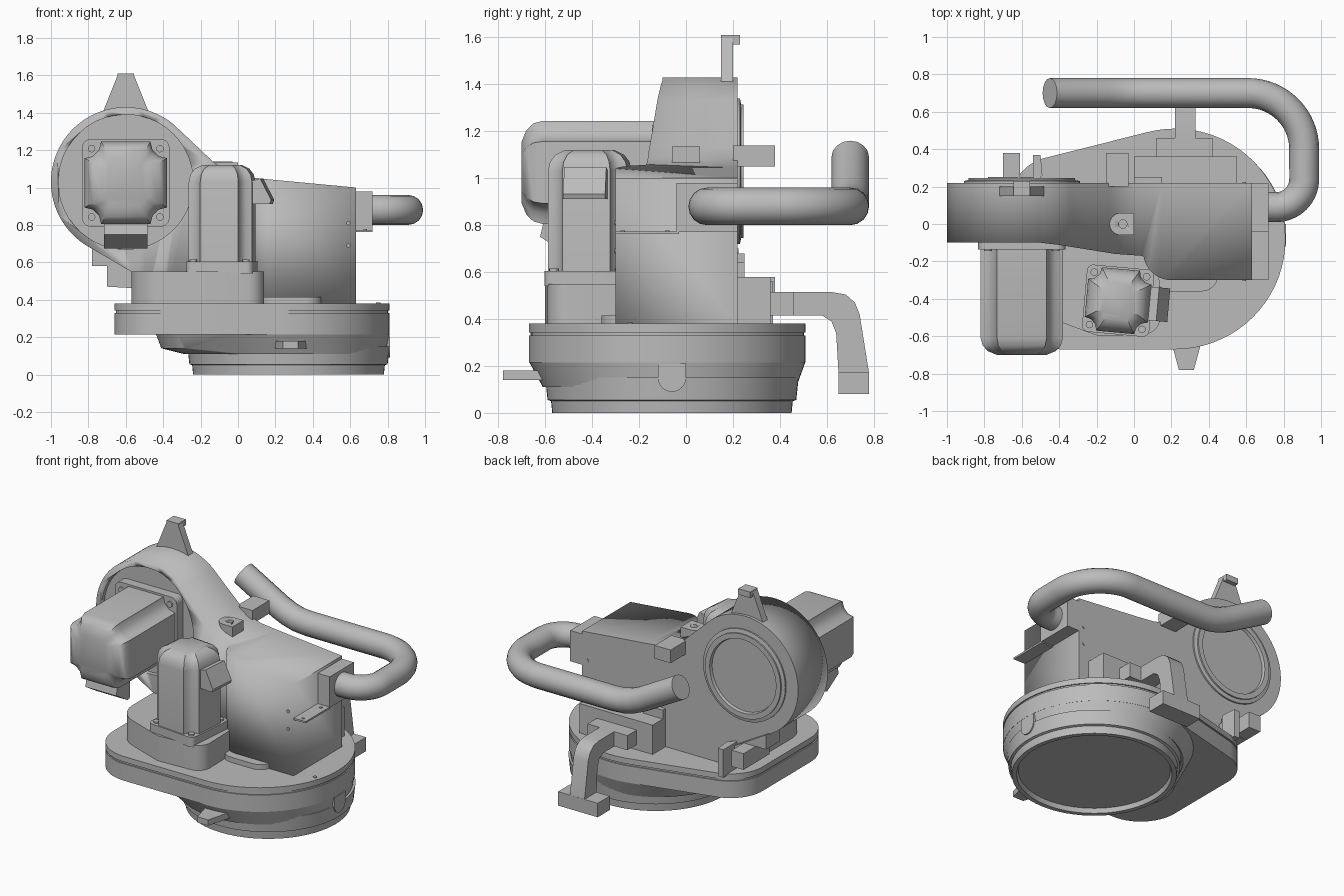
import bpy, bmesh, math
from mathutils import Matrix, Vector

cube = bpy.data.objects.get("Cube")
if cube:
    bpy.data.objects.remove(cube, do_unlink=True)

grey = bpy.data.materials.new("plain_grey")
grey.use_nodes = True
GREY = (0.5, 0.5, 0.5, 1)
grey.diffuse_color = GREY
grey.node_tree.nodes["Principled BSDF"].inputs["Base Color"].default_value = GREY


def finish(name, bm, matrix=None):
    """Turn a bmesh into a smooth-by-angle object."""
    if matrix:
        bm.transform(matrix)
    bmesh.ops.recalc_face_normals(bm, faces=bm.faces[:])
    mesh = bpy.data.meshes.new(name)
    bm.to_mesh(mesh)
    bm.free()
    mesh.materials.append(grey)
    ob = bpy.data.objects.new(name, mesh)
    bpy.context.collection.objects.link(ob)
    bpy.ops.object.select_all(action='DESELECT')
    ob.select_set(True)
    bpy.context.view_layer.objects.active = ob
    bpy.ops.object.shade_smooth_by_angle(angle=math.radians(32))
    return ob


def loft(name, rings, matrix=None):
    """Skin a stack of equal-length rings and cap both ends."""
    bm = bmesh.new()
    rows = [[bm.verts.new(p) for p in ring] for ring in rings]
    n = len(rows[0])
    for a, b in zip(rows, rows[1:]):
        for i in range(n):
            bm.faces.new((a[i], a[(i + 1) % n], b[(i + 1) % n], b[i]))
    bm.faces.new(rows[0])
    bm.faces.new(rows[-1])
    return finish(name, bm, matrix)


def prism(name, pts, axis, lo, hi, matrix=None):
    """Extrude a 2D outline along x, y or z."""
    place = {"x": lambda p, h: (h, *p), "y": lambda p, h: (p[0], h, p[1]),
             "z": lambda p, h: (*p, h)}[axis]
    return loft(name, [[place(p, h) for p in pts] for h in (lo, hi)], matrix)


def box(name, x, y, z):
    return prism(name, [(x[0], y[0]), (x[1], y[0]), (x[1], y[1]), (x[0], y[1])], "z", *z)


def arc(cx, cy, r, a0=0, a1=360, n=48):
    return [(cx + r * math.cos(math.radians(a0 + (a1 - a0) * i / n)),
             cy + r * math.sin(math.radians(a0 + (a1 - a0) * i / n))) for i in range(n + (a1 - a0 < 360))]


def hull(name, discs):
    """Convex solid around flat discs (x, y, r, z)."""
    bm = bmesh.new()
    for x, y, r, z in discs:
        for p in arc(x, y, r, n=72):
            bm.verts.new((*p, z))
    out = bmesh.ops.convex_hull(bm, input=bm.verts[:])
    loose = [v for v in bm.verts if not v.link_faces]
    bmesh.ops.delete(bm, geom=loose, context='VERTS')
    bmesh.ops.dissolve_limit(bm, angle_limit=0.01, verts=bm.verts[:], edges=bm.edges[:])
    return finish(name, bm)


def lathe(name, profile, matrix):
    """Revolve (radius, height) pairs about local z."""
    return loft(name, [[(*p, h) for p in arc(0, 0, r, n=72)] for r, h in profile], matrix)


def boolean(ob, cutter, op):
    mod = ob.modifiers.new(op.lower(), 'BOOLEAN')
    mod.operation, mod.object, mod.solver = op, cutter, 'EXACT'
    bpy.context.view_layer.objects.active = ob
    bpy.ops.object.modifier_apply(modifier=mod.name)
    bpy.data.objects.remove(cutter, do_unlink=True)


# Round foot with a recessed underside
lathe("base_ring", [(.47, .03), (.48, 0), (.51, 0), (.515, .05), (.53, .055), (.54, .15)],
      Matrix.Translation((.27, -.06, 0)))

# Pear-shaped flange in tiers
PEAR = [(.22, -.08, .59), (-.39, -.4, .27), (-.42, .12, .24)]


def tier(name, inset, lo, hi):
    hull(name, [(x, y, r - inset, z) for x, y, r in PEAR for z in (lo, hi)])


tier("flange_lower", 0, .215, .33)
tier("flange_seam", .008, .32, .35)
tier("flange_top", 0, .342, .38)
hull("flange_underside", [(.22, -.08, .59, .22), (-.17, -.22, .27, .22), (.25, -.07, .54, .11),
                          (-.14, -.2, .27, .14)])

# Details on the foot: side pad and front tab
prism("side_pad", [(-.12, .21)] + arc(-.06, .15, .06, 180, 360, 16) + [(0, .21)], "x", .78, .812)
prism("front_tab", [(.18, -.56), (.38, -.56), (.32, -.78), (.24, -.78)], "z", .14, .18)

# Motor pedestal and low pad beside it
hull("motor_pedestal", [(x, y, r, z) for x, y, r in
                        ((-.37, 0, .2), (-.37, -.32, .2), (-.17, -.5, .1), (.05, -.5, .09), (.05, -.1, .08))
                        for z in (.37, .55)])
hull("low_pad", [(x, -.27, .09, z) for x in (.2, .36) for z in (.37, .415)])

# Arm body: front silhouette crossed with the plan outline
DX, DZ = -.6, 1.03
side = arc(DX, DZ, .4, 50, 238, 60) + [(-.57, .55), (-.57, .37), (.63, .37), (.63, 1.0),
                                     (.15, 1.045), (.02, 1.06), (-.06, 1.085), (-.13, 1.135)]
plan = [(-1.1, .22), (-1.1, -.1), (-.5, -.1), (-.4, -.112), (-.1, -.16), (.04, -.17)]
plan += arc(.2, -.15, .15, 190, 270, 10) + [(.7, -.3), (.7, .22)]
body = prism("arm_body", side, "y", -.5, .22)
boolean(body, prism("plan_cutter", plan, "z", 0, 2), 'INTERSECT')
boolean(body, prism("recess_cutter", arc(DX, DZ, .36, n=72), "y", -.3, -.07), 'DIFFERENCE')
bpy.ops.object.shade_smooth_by_angle(angle=math.radians(32))

# Rear joint face with a sunken centre
to_back = Matrix.Translation((DX, .21, DZ)) @ Matrix.Rotation(-math.pi / 2, 4, 'X')
lathe("rear_joint_ring", [(.31, 0), (.31, .02), (.285, .025), (.285, .035), (.25, .035), (.245, .015)], to_back)


def motor(name, h, length, matrix):
    """Square motor with notched corners, domed cap and a side connector."""
    quarter = [(1, -.6), (1, .6), (.8, .65), (.65, .8), (.6, 1)]
    section = [Matrix.Rotation(math.radians(90 * k), 2) @ Vector(p) * h
               for k in range(4) for p in quarter[1:]]
    levels = [(0, 1), (length - .09, 1), (length - .05, .95), (length - .02, .82), (length, .6)]
    loft(name + "_case", [[(p.x * s, p.y * s, z) for p in section] for z, s in levels], matrix)
    c = h * .86
    plate = [p for k, (sx, sy) in enumerate(((1, 1), (-1, 1), (-1, -1), (1, -1)))
             for p in arc(sx * c, sy * c, h * .2, 90 * k, 90 * k + 90, 6)]
    prism(name + "_flange", plate, "z", -.03, .035, matrix)
    for sx in (-1, 1):
        for sy in (-1, 1):
            prism(name + "_bolt", arc(sx * h * .83, sy * h * .83, .02, n=12), "z", .03, .045, matrix)
    prism(name + "_connector", [(h * .9, length * .62), (h * 1.55, length * .62), (h * 1.6, length * .66),
                                (h * 1.25, length * .87), (h * .9, length * .84)],
          "y", -h * .53, h * .53, matrix)
    prism(name + "_shoulder", arc(0, 0, h * .84, n=32), "z", 0, length - .06, matrix)


motor("arm_motor", .22, .6, Matrix.Translation((-.6, -.1, 1.025))
      @ Matrix.Rotation(math.pi / 2, 4, 'X') @ Matrix.Rotation(-math.pi / 2, 4, 'Z'))
motor("upright_motor", .17, .55, Matrix.Translation((-.085, -.41, .57)) @ Matrix.Rotation(-.09, 4, 'Z'))

# Stop fin on top of the arm
prism("stop_fin", [(-.74, 1.36), (-.46, 1.36), (-.56, 1.61), (-.64, 1.61)], "y", .15, .2)
box("stop_fin_lip", (-.645, -.555), (.15, .23), (1.57, 1.61))

# Lifting lug with a bolt hole
lug = prism("lifting_lug", arc(-.07, 0, .06, 90, 270, 20) + [(0, -.06), (0, .06)], "z", 1.04, 1.135)
boolean(lug, prism("lug_cutter", arc(-.06, 0, .022, n=20), "z", 1.1, 1.3), 'DIFFERENCE')

# Rear and lower-left stop blocks
box("rear_block", (-.15, -.03), (.2, .38), (1.05, 1.14))
prism("stop_bracket", [(-.78, .58), (-.78, .68), (-.5, .52), (-.52, .46), (-.7, .47), (-.7, .58)],
      "y", .1, .25)
box("stop_block", (-.7, -.61), (.2, .38), (.47, .58))
prism("stop_rib", [(-.54, .2), (-.49, .26), (-.5, .37), (-.54, .37)], "z", .37, .56)

# Rear mount and drop bracket
box("rear_mount", (0, .55), (.2, .36), (.37, .58))
box("rear_mount_step", (-.0, .15), (.2, .25), (.5, .64))
box("bracket_head", (.12, .42), (.35, .46), (.415, .515))
prism("drop_arm", [(.45, .415), (.58, .415), (.62, .39), (.64, .34), (.65, .17), (.78, .17), (.74, .42),
                   (.72, .47), (.68, .505), (.62, .515), (.45, .515)], "x", .22, .33)
box("bracket_foot", (.12, .42), (.65, .78), (.08, .175))

# Cable box, ledge and screws on the end
box("cable_box", (.62, .72), (-.04, .22), (.77, .98))
box("cable_ledge", (.62, .72), (-.3, -.03), (.762, .774))
for y in (-.27, -.08):
    prism("ledge_screw", arc(.68, y, .01, n=12), "z", .77, .778)
for z in (.69, .81):
    prism("front_screw", arc(.59, z, .01, n=12), "y", -.304, -.29)
    prism("back_screw", arc(.59, z, .01, n=12), "y", .21, .224)
prism("flange_screw", arc(.75, -.24, .012, n=12), "z", .37, .385)

# Cable swept along a bent path
path = [(.7, .09, .88)] + [(x, y, .88) for x, y in arc(.76, .24, .15, -90, 0, 10)]
path += [(x, y, .88) for x, y in arc(.61, .4, .3, 0, 90, 16)]
path += [(.3, .7, .88), (.05, .7, .88), (-.03, .7, .886), (-.1, .7, .905), (-.17, .7, .935), (-.45, .7, 1.09)]
curve = bpy.data.curves.new("cable", 'CURVE')
curve.dimensions = '3D'
curve.bevel_depth, curve.bevel_resolution, curve.use_fill_caps = .08, 6, True
spline = curve.splines.new('POLY')
spline.points.add(len(path) - 1)
for point, co in zip(spline.points, path):
    point.co = (*co, 1)
spline.use_smooth = True
curve.materials.append(grey)
cable = bpy.data.objects.new("cable", curve)
bpy.context.collection.objects.link(cable)
